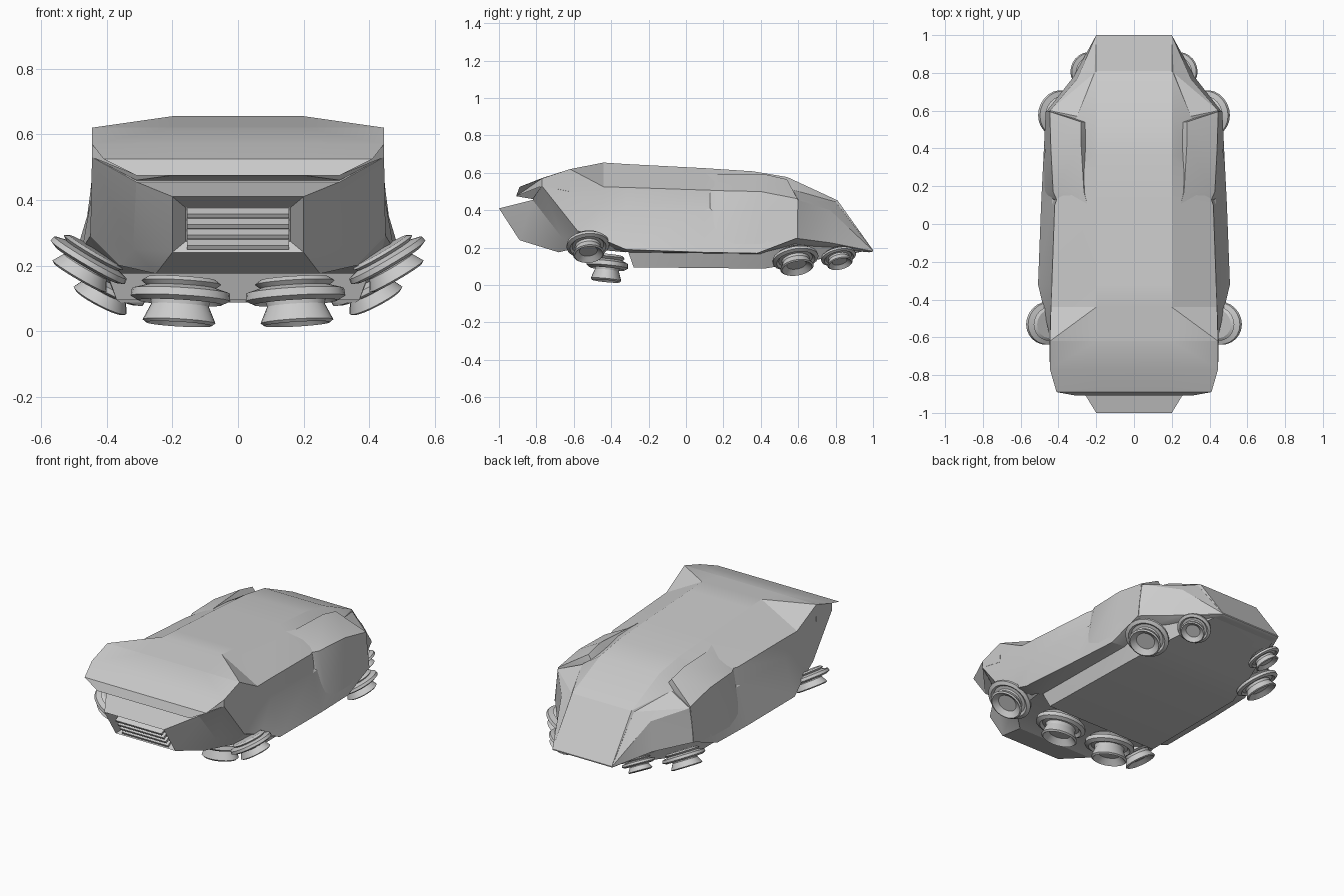
import bpy, bmesh, math
from mathutils import Matrix, Vector

if "Cube" in bpy.data.objects:
    bpy.data.objects.remove(bpy.data.objects["Cube"])

grey = bpy.data.materials.new("hull grey")
grey.use_nodes = True
grey.diffuse_color = (0.6, 0.6, 0.6, 1)
grey.node_tree.nodes["Principled BSDF"].inputs["Base Color"].default_value = (0.6, 0.6, 0.6, 1)


def finish(bm, name, angle=20):
    bmesh.ops.recalc_face_normals(bm, faces=bm.faces)
    mesh = bpy.data.meshes.new(name)
    bm.to_mesh(mesh)
    bm.free()
    mesh.materials.append(grey)
    ob = bpy.data.objects.new(name, mesh)
    bpy.context.collection.objects.link(ob)
    bpy.ops.object.select_all(action='DESELECT')
    bpy.context.view_layer.objects.active = ob
    ob.select_set(True)
    bpy.ops.object.shade_smooth_by_angle(angle=math.radians(angle))
    return ob


def loft(stations):
    """Skin half sections mirrored over x; caps are strips from side to side."""
    bm = bmesh.new()
    rows = []
    for half in stations:
        left = [bm.verts.new(p) for p in half]
        right = [bm.verts.new((-x, y, z)) for x, y, z in half]
        rows.append(left + right[::-1])
    n = len(rows[0])
    for a, b in zip(rows, rows[1:]):
        for i in range(n):
            j = (i + 1) % n
            if i in (n // 2 - 1, n - 1):
                bm.faces.new((a[i], a[j], b[j], b[i]))
            elif i < n // 2:
                bm.faces.new((a[i], a[j], b[i]))
                bm.faces.new((a[j], b[j], b[i]))
            else:
                bm.faces.new((a[i], a[j], b[j]))
                bm.faces.new((a[i], b[j], b[i]))
    caps = []
    for row in (rows[0], rows[-1]):
        for i in range(n // 2 - 1):
            caps.append(bm.faces.new((row[i], row[i + 1], row[n - 2 - i], row[n - 1 - i])))
    return bm, caps


# Main body: roof edge, shoulder, hip, lower edge, underside
body, _ = loft([
    [(.2, -.62, .62), (.445, -.62, .62), (.445, -.77, .53), (.45, -.58, .29), (.32, -.58, .25)],
    [(.2, -.44, .655), (.44, -.44, .525), (.445, -.46, .42), (.475, -.46, .25), (.34, -.42, .19)],
    [(.2, -.32, .647), (.435, -.32, .522), (.445, -.32, .4), (.508, -.32, .19), (.4, -.3, .175)],
    [(.2, .1, .625), (.42, .1, .508), (.435, .1, .4), (.492, .1, .175), (.4, .1, .17)],
    [(.2, .36, .608), (.33, .36, .51), (.435, .38, .4), (.478, .38, .17), (.38, .4, .165)],
    [(.2, .54, .578), (.3, .57, .51), (.445, .6, .455), (.468, .59, .25), (.38, .58, .22)],
    [(.2, .81, .453), (.21, .8, .445), (.3, .77, .4), (.32, .78, .225), (.25, .82, .19)],
    [(.2, 1, .187), (.2, 1, .184), (.2, 1, .181), (.2, .995, .178), (.19, .98, .175)],
])
finish(body, "main_body")

# Hood with overhanging front lip
hood, _ = loft([
    [(.2, -.89, .525), (.41, -.89, .525), (.31, -.908, .475), (.2, -.908, .475)],
    [(.2, -.77, .572), (.445, -.77, .57), (.445, -.77, .53), (.31, -.82, .46)],
    [(.2, -.62, .62), (.445, -.62, .62), (.445, -.62, .5), (.3, -.62, .4)],
])
finish(hood, "front_hood")

# Front jaw with a recessed intake
jaw, caps = loft([
    [(.2, -1, .41), (.2, -.89, .24), (.25, -.68, .175)],
    [(.31, -.82, .455), (.32, -.66, .25), (.36, -.58, .2)],
    [(.445, -.77, .53), (.45, -.58, .29), (.42, -.32, .175)],
])
bmesh.ops.recalc_face_normals(jaw, faces=jaw.faces)
bmesh.ops.inset_region(jaw, faces=[caps[0]], thickness=.04, use_even_offset=True)
bmesh.ops.translate(jaw, verts=caps[0].verts, vec=(0, .05, 0))
finish(jaw, "front_jaw")

# Intake slats
slats = bmesh.new()
for k in range(4):
    z = .265 + k * .032
    y = -.89 - (z - .24) * .647 + .03
    bmesh.ops.create_cube(slats, size=1, matrix=Matrix.Translation((0, y, z))
                          @ Matrix.Rotation(.5, 4, 'X') @ Matrix.Diagonal((.31, .04, .014, 1)))
finish(slats, "intake_slats")

# Belly slab rising towards the tail
belly, _ = loft([
    [(.4, -.31, .18), (.4, .4, .17), (.37, .6, .235), (.2, .97, .185)],
    [(.37, -.28, .095), (.36, .42, .088), (.32, .58, .115), (.19, .89, .168)],
])
finish(belly, "belly_slab")

# Rear side pods: inner foot, ridge, outer shoulder, lower edge
POD = [
    [(.18, -.06, .6), (.205, -.05, .622), (.41, .13, .506), (.47, .14, .22)],
    [(.24, .17, .55), (.265, .17, .59), (.428, .17, .505), (.477, .17, .22)],
    [(.24, .4, .53), (.28, .42, .593), (.44, .4, .5), (.472, .4, .22)],
    [(.24, .54, .51), (.28, .54, .565), (.446, .595, .462), (.469, .595, .25)],
]
for side, word in ((1, "left"), (-1, "right")):
    bm = bmesh.new()
    rows = [[bm.verts.new((side * x, y, z)) for x, y, z in row] for row in POD]
    for a, b in zip(rows, rows[1:]):
        for i in range(4):
            j = (i + 1) % 4
            bm.faces.new((a[i], a[j], b[i]))
            bm.faces.new((a[j], b[j], b[i]))
    for row in (rows[0], rows[-1]):
        bm.faces.new((row[0], row[1], row[2]))
        bm.faces.new((row[0], row[2], row[3]))
    finish(bm, word + "_rear_pod")

# Hover thrusters: turned profile of radius and height
PROFILE = [(0, .5), (.68, .5), (.8, .38), (.7, .26), (.98, .14), (1, -.08),
           (.84, -.2), (.74, -.06), (.6, -.1), (.58, -.28), (.73, -.74), (.66, -.82),
           (.5, -.6), (.42, -.5), (0, -.5)]


def thruster(name, centre, down, radius, stretch, depth):
    bm = bmesh.new()
    verts = [bm.verts.new((r, 0, h)) for r, h in PROFILE]
    edges = [bm.edges.new(pair) for pair in zip(verts, verts[1:])]
    bmesh.ops.spin(bm, geom=verts + edges, axis=(0, 0, 1), cent=(0, 0, 0),
                   angle=math.tau, steps=24)
    bmesh.ops.remove_doubles(bm, verts=bm.verts, dist=.0005)
    up = -Vector(down).normalized()
    across = (Vector((1, 0, 0)) - up * up.x).normalized()
    turn = Matrix((across, up.cross(across), up)).transposed().to_4x4()
    size = Matrix.Diagonal((radius * stretch, radius, radius * depth, 1))
    bm.transform(Matrix.Translation(centre) @ turn @ size)
    finish(bm, name, 25)


THRUSTERS = [
    ("front_inner", (.175, -.42, .108), (.06, -.1, -1), .112, 1.36, .95),
    ("front_outer", (.455, -.525, .215), (.5, .08, -.85), .115, 1.14, .65),
    ("rear_outer", (.395, .585, .142), (.45, .15, -.85), .124, 1.0, .6),
    ("rear_inner", (.25, .815, .152), (.45, .2, -.85), .095, 1.0, .6),
]
for side, word in ((1, "left"), (-1, "right")):
    for name, (x, y, z), (dx, dy, dz), radius, stretch, depth in THRUSTERS:
        thruster(word + "_" + name + "_thruster", (side * x, y, z),
                 (side * dx, dy, dz), radius, stretch, depth)
